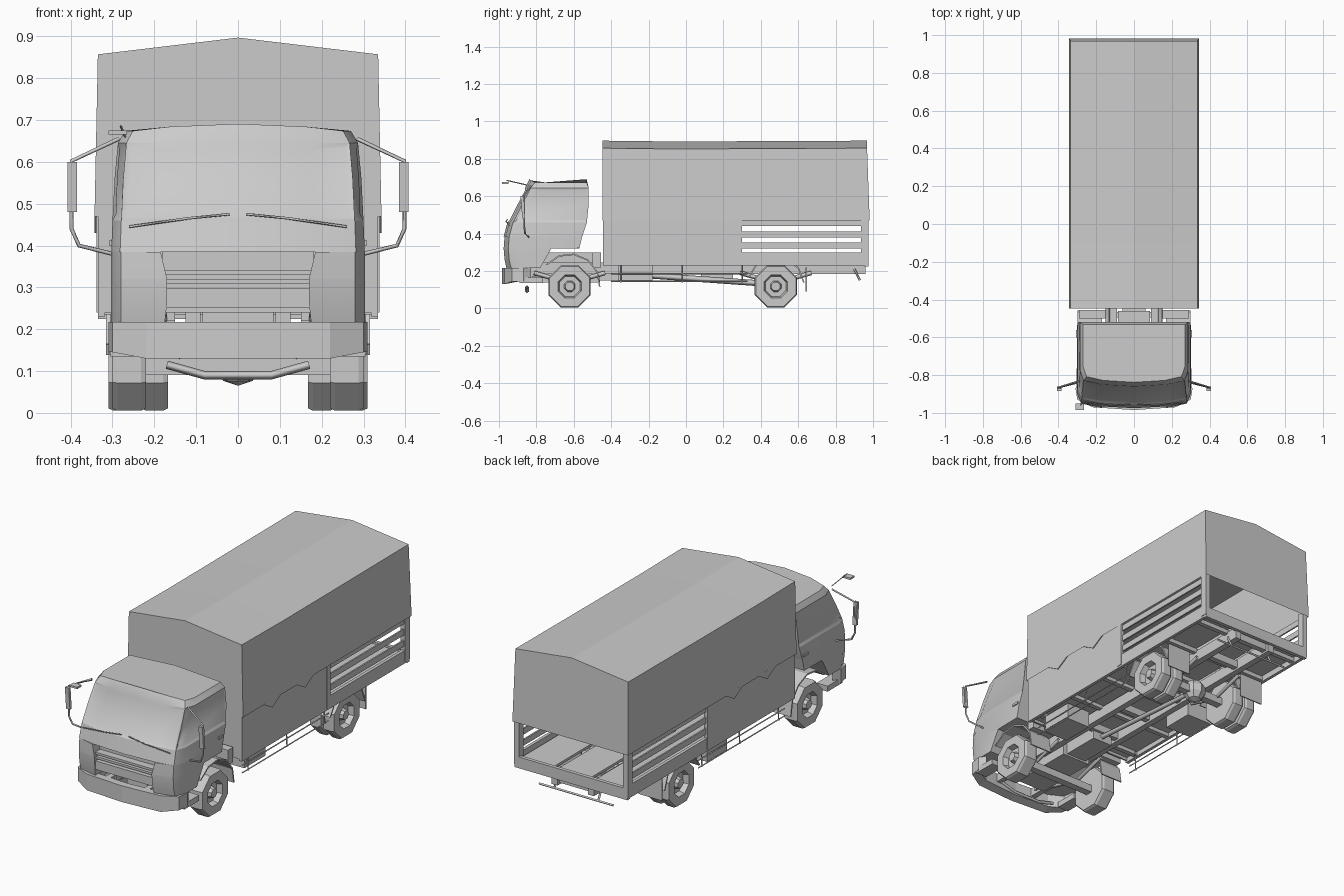
import bpy, bmesh, math
from mathutils import Vector

old = bpy.data.objects.get("Cube")
if old:
    bpy.data.objects.remove(old)

grey = bpy.data.materials.new("plain_grey")
grey.use_nodes = True
COL = (0.6, 0.6, 0.6, 1)
grey.diffuse_color = COL
grey.node_tree.nodes["Principled BSDF"].inputs["Base Color"].default_value = COL


def finish(name, bm, smooth=False):
    bmesh.ops.recalc_face_normals(bm, faces=bm.faces)
    me = bpy.data.meshes.new(name)
    bm.to_mesh(me)
    bm.free()
    me.materials.append(grey)
    ob = bpy.data.objects.new(name, me)
    bpy.context.collection.objects.link(ob)
    if smooth:
        bpy.ops.object.select_all(action='DESELECT')
        ob.select_set(True)
        bpy.context.view_layer.objects.active = ob
        bpy.ops.object.shade_smooth_by_angle(angle=math.radians(25))
    return ob


def mirror(ob):
    m = ob.modifiers.new("mirror", 'MIRROR')
    m.use_axis[0] = True
    return ob


def box(name, x, y, z):
    """Box from three (low, high) ranges."""
    bm = bmesh.new()
    bmesh.ops.create_cube(bm, size=1)
    for v in bm.verts:
        v.co = [r[0] + (c + 0.5) * (r[1] - r[0]) for r, c in zip((x, y, z), v.co)]
    return finish(name, bm)


def pair(name, x, y, z):
    return mirror(box(name, x, y, z))


def loft(bm, rings):
    loops = [[bm.verts.new(p) for p in r] for r in rings]
    n = len(loops[0])
    for a, b in zip(loops, loops[1:]):
        for i in range(n):
            bm.faces.new((a[i], a[(i + 1) % n], b[(i + 1) % n], b[i]))
    bm.faces.new(loops[0])
    bm.faces.new(loops[-1])


def prism(name, profile, x0, x1):
    """Side profile of (y, z) points stretched along x."""
    bm = bmesh.new()
    loft(bm, [[(x, y, z) for y, z in profile] for x in (x0, x1)])
    return finish(name, bm)


def rod(name, points, r=0.006):
    cu = bpy.data.curves.new(name, 'CURVE')
    cu.dimensions = '3D'
    cu.bevel_depth = r
    cu.bevel_resolution = 0
    sp = cu.splines.new('POLY')
    sp.points.add(len(points) - 1)
    for p, c in zip(sp.points, points):
        p.co = (*c, 1)
    cu.materials.append(grey)
    ob = bpy.data.objects.new(name, cu)
    bpy.context.collection.objects.link(ob)
    return ob


# Cab: stacked plan outlines with a rounded front (z, half width, front y, back y)
def outline(z, w, yf, yb, crown=0.0):
    half = [(0, yf, z + crown), (0.6 * w, yf + 0.01, z + 0.6 * crown),
            (0.93 * w, yf + 0.03, z), (w, yf + 0.085, z), (w, yb, z), (0, yb, z + crown)]
    return half + [(-x, y, h) for x, y, h in half[-2:0:-1]]


levels = [(0.385, 0.303, -0.975, -0.555), (0.46, 0.30, -0.955, -0.53),
          (0.56, 0.295, -0.905, -0.52), (0.645, 0.287, -0.86, -0.52),
          (0.674, 0.27, -0.838, -0.532)]
bm = bmesh.new()
loft(bm, [outline(*lv, crown=0.017 if lv[0] > 0.66 else 0) for lv in levels])
bmesh.ops.recalc_face_normals(bm, faces=bm.faces)


def glass(rule):
    faces = [f for f in bm.faces if 0.46 < f.calc_center_median().z < 0.65 and rule(f.normal)]
    bmesh.ops.inset_region(bm, faces=faces, thickness=0.016, depth=-0.006)


glass(lambda n: n.y < -0.6)
glass(lambda n: n.x > 0.9)
glass(lambda n: n.x < -0.9)
finish("cab", bm, True)

# Lower cab sides with headlamp corners, and the sunken grille between them
bm = bmesh.new()
loft(bm, [[(xi, yf + 0.005, z), (0.28, yf + 0.03, z), (0.303, yf + 0.085, z),
           (0.303, yb, z), (xi, yb, z)]
          for z, xi, yf, yb in ((0.215, 0.175, -0.965, -0.78), (0.26, 0.17, -0.975, -0.755),
                                (0.32, 0.17, -0.98, -0.72), (0.322, 0.17, -0.98, -0.57),
                                (0.385, 0.185, -0.975, -0.555))])
mirror(finish("headlamp_corner", bm, True))
box("grille_back", (-0.18, 0.18), (-0.92, -0.90), (0.24, 0.386))
box("cab_floor", (-0.18, 0.18), (-0.90, -0.57), (0.32, 0.386))
box("grille_panel", (-0.175, 0.175), (-0.965, -0.92), (0.252, 0.298))
for z in (0.308, 0.33):
    box("grille_slat", (-0.175, 0.175), (-0.96, -0.92), (z, z + 0.012))
pair("door_handle", (0.298, 0.308), (-0.60, -0.56), (0.40, 0.412))
for s in (-1, 1):
    rod("wiper", [(s * 0.26, -0.945, 0.445), (s * 0.12, -0.962, 0.465), (s * 0.02, -0.955, 0.475)], 0.003)

# Front bumper, curved back at the ends
bm = bmesh.new()
plan = [(-0.31, -0.87), (-0.30, -0.93), (-0.22, -0.97), (0, -0.985),
        (0.22, -0.97), (0.30, -0.93), (0.31, -0.87)]
loft(bm, [[(x, y, 0.13 + 0.015 * (abs(x) > 0.25)), (x, y, 0.217),
           (x * 0.93, y + 0.04, 0.217), (x * 0.93, y + 0.04, 0.145)] for x, y in plan])
finish("front_bumper", bm)
pair("bumper_bracket", (0.10, 0.13), (-0.95, -0.80), (0.17, 0.215))
pair("entry_step", (0.24, 0.305), (-0.89, -0.765), (0.135, 0.165))

# Mirrors on bent arms
for s in (-1, 1):
    rod("mirror_arm", [(s * 0.285, -0.83, 0.655), (s * 0.398, -0.865, 0.602),
                       (s * 0.398, -0.865, 0.44), (s * 0.38, -0.86, 0.40), (s * 0.30, -0.84, 0.38)], 0.005)
    prism("side_mirror", [(-0.885, 0.60), (-0.87, 0.60), (-0.86, 0.48), (-0.875, 0.48)], s * 0.385, s * 0.408)
rod("kerb_mirror_arm", [(-0.27, -0.85, 0.66), (-0.28, -0.96, 0.685)], 0.003)
box("kerb_mirror", (-0.31, -0.265), (-0.985, -0.95), (0.665, 0.675))


# Wheels: eight-sided tyres with a recessed hub
def wheel(name, y, x0, x1, r=0.122):
    def ring(x, rad):
        return [(x, y + rad * math.sin((i + 0.5) * math.pi / 4),
                 0.118 + rad * math.cos((i + 0.5) * math.pi / 4)) for i in range(8)]
    bm = bmesh.new()
    loft(bm, [ring(x0, r * 0.6), ring(x0, r * 0.95), ring(x0 + 0.012, r), ring(x1 - 0.012, r),
              ring(x1, r * 0.95), ring(x1, r * 0.55), ring(x1 - 0.03, r * 0.48),
              ring(x1 - 0.03, r * 0.26), ring(x1 - 0.005, r * 0.2)])
    mirror(finish(name, bm))


wheel("front_wheel", -0.622, 0.22, 0.30)
wheel("rear_outer_wheel", 0.48, 0.245, 0.31)
wheel("rear_inner_wheel", 0.48, 0.167, 0.232)


# Mudguards: bent sheets over the wheels
def mudguard(name, y, r, x0, x1, a0, a1, zc=0.13):
    angles = [math.radians(a0 + (a1 - a0) * i / 5) for i in range(6)]
    arc = [(y + q * math.sin(a), zc + q * math.cos(a)) for q, row in
           ((r, angles), (r - 0.008, angles[::-1])) for a in row]
    mirror(prism(name, arc, x0, x1))


mudguard("front_mudguard", -0.622, 0.165, 0.17, 0.30, -50, 95)
mudguard("rear_mudguard", 0.48, 0.155, 0.16, 0.315, -75, 85, 0.125)
pair("mud_flap", (0.17, 0.31), (0.64, 0.646), (0.09, 0.22))

# Chassis, axles and running gear
pair("chassis_rail", (0.09, 0.125), (-0.90, 0.96), (0.185, 0.245))
for y in (-0.8, -0.48, -0.25, 0.0, 0.25, 0.7, 0.93):
    box("chassis_crossmember", (-0.10, 0.10), (y - 0.015, y + 0.015), (0.195, 0.235))
box("front_axle", (-0.23, 0.23), (-0.64, -0.60), (0.09, 0.13))
box("rear_axle", (-0.25, 0.25), (0.46, 0.50), (0.10, 0.14))
bm = bmesh.new()
bmesh.ops.create_uvsphere(bm, u_segments=8, v_segments=5, radius=0.06)
bmesh.ops.translate(bm, verts=bm.verts, vec=Vector((0, 0.48, 0.125)))
finish("differential", bm)
box("engine", (-0.085, 0.085), (-0.82, -0.46), (0.14, 0.30))
box("gearbox", (-0.06, 0.06), (-0.46, -0.25), (0.15, 0.23))
rod("drive_shaft", [(0, -0.25, 0.18), (0, 0.46, 0.13)], 0.016)
rod("chin_bar", [(-0.17, -0.85, 0.115), (-0.08, -0.85, 0.09), (0.08, -0.85, 0.09), (0.17, -0.85, 0.115)], 0.01)
for y in (-0.622, 0.48):
    for s in (-1, 1):
        rod("leaf_spring", [(s * 0.14, y - 0.19, 0.19), (s * 0.14, y, 0.135), (s * 0.14, y + 0.19, 0.19)], 0.012)
pair("battery_box", (0.15, 0.29), (-0.50, -0.455), (0.22, 0.30))
box("fuel_tank", (-0.30, -0.15), (0.08, 0.25), (0.145, 0.24))
box("air_tank", (0.15, 0.29), (-0.36, -0.18), (0.15, 0.24))
for s in (-1, 1):
    for z in (0.145, 0.185):
        rod("side_guard", [(s * 0.305, -0.40, z), (s * 0.305, 0.33, z)], 0.004)
    for y in (-0.35, -0.02, 0.3):
        rod("side_guard_post", [(s * 0.305, y, 0.14), (s * 0.30, y, 0.25)], 0.004)
    rod("rear_guard_post", [(s * 0.13, 0.90, 0.21), (s * 0.13, 0.93, 0.15)], 0.006)
rod("rear_guard_bar", [(-0.22, 0.93, 0.15), (0.22, 0.93, 0.15)], 0.006)

# Cargo bed: solid front half, slatted rear half
box("front_floor", (-0.33, 0.33), (-0.44, 0.27), (0.255, 0.275))
for x in (-0.32, -0.10, 0.12):
    box("rear_floor_plank", (x, x + 0.19), (0.27, 0.96), (0.262, 0.275))
for i in range(6):
    y = -0.38 + i * 0.25
    box("floor_beam", (-0.32, 0.32), (y, y + 0.025), (0.235, 0.258))
pair("bed_edge", (0.318, 0.335), (-0.445, 0.97), (0.23, 0.30))
box("rear_sill", (-0.335, 0.335), (0.955, 0.975), (0.225, 0.285))
pair("side_board", (0.325, 0.335), (-0.445, 0.27), (0.285, 0.48))
pair("middle_post", (0.318, 0.338), (0.27, 0.30), (0.24, 0.48))
pair("rear_post", (0.31, 0.338), (0.935, 0.975), (0.24, 0.49))
for z in (0.32, 0.38, 0.44):
    pair("side_slat", (0.322, 0.33), (0.30, 0.94), (z, z + 0.032))
box("front_board", (-0.335, 0.335), (-0.445, -0.435), (0.24, 0.48))

# Canopy: open-bottomed cloth cover with a shallow ridge
bm = bmesh.new()
section = [(-0.343, 0.47), (-0.335, 0.857), (0, 0.897), (0.335, 0.857), (0.343, 0.47)]
rows = [[bm.verts.new((x, y + lean * (z < 0.8), z - sag * (z > 0.8))) for x, z in section]
        for y, sag, lean in ((-0.447, 0, 0), (-0.1, 0.004, 0), (0.3, 0.003, 0), (0.968, 0, 0.014))]
for a, b in zip(rows, rows[1:]):
    for i in range(4):
        bm.faces.new((a[i], a[i + 1], b[i + 1], b[i]))
for r in (rows[0], rows[-1]):
    bm.faces.new(r)
finish("canopy", bm)
for y in (-0.2, 0.08):
    mirror(prism("canopy_flap", [(y - 0.08, 0.475), (y + 0.08, 0.475), (y, 0.43)], 0.338, 0.343))
